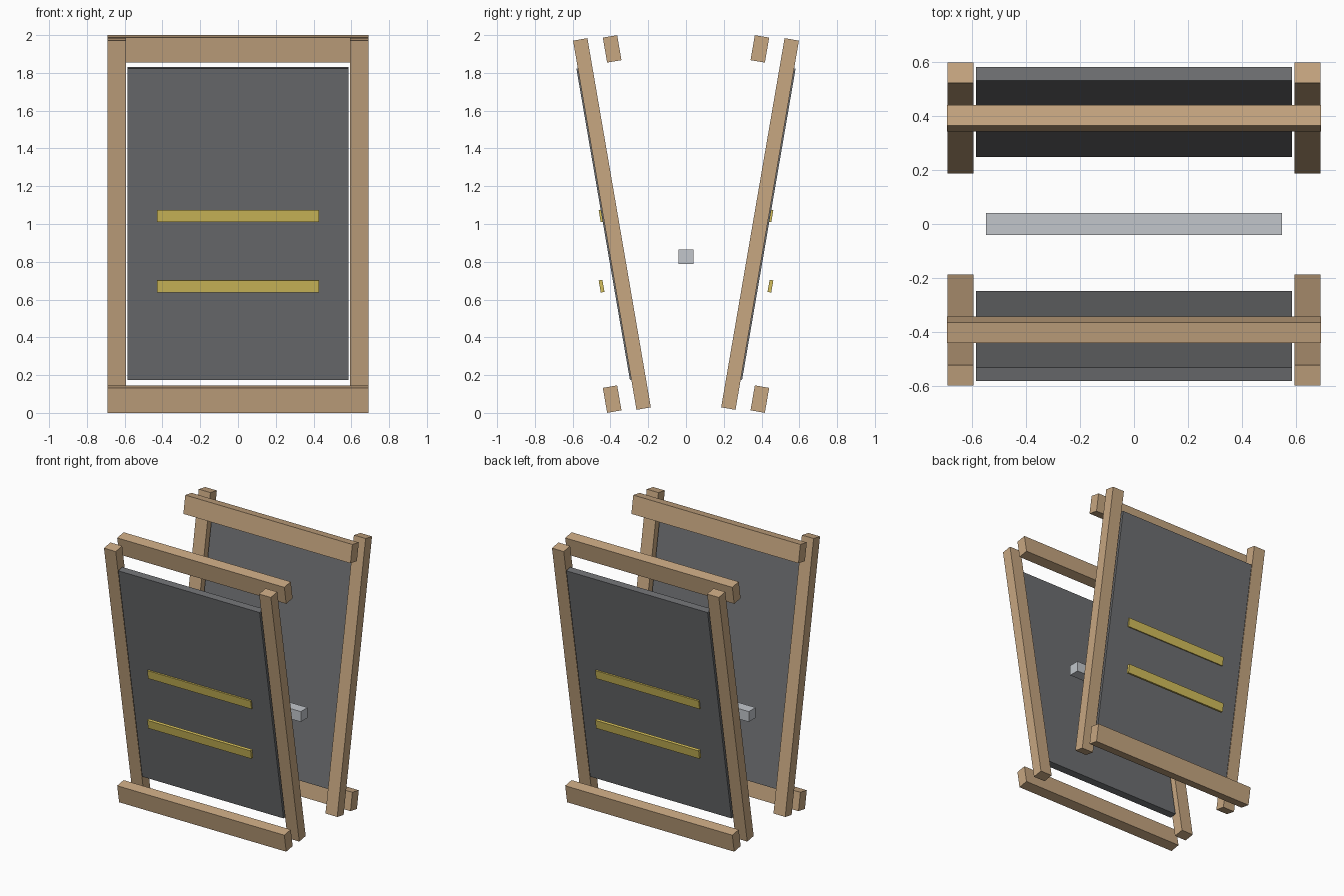
import bpy, bmesh, math
from mathutils import Matrix

cube = bpy.data.objects.get("Cube")
if cube:
    bpy.data.objects.remove(cube, do_unlink=True)


def material(name, colour):
    mat = bpy.data.materials.new(name)
    mat.use_nodes = True
    mat.diffuse_color = (*colour, 1)
    mat.node_tree.nodes["Principled BSDF"].inputs["Base Color"].default_value = (*colour, 1)
    return mat


WOOD = material("tan wood", (0.57, 0.385, 0.22))
SLATE = material("slate grey", (0.155, 0.16, 0.168))
YELLOW = material("mustard yellow", (0.66, 0.52, 0.107))
SILVER = material("pale grey", (0.54, 0.565, 0.6))
LEAN = math.radians(9.75)


def box(name, size, centre, mat, tilt=0):
    mesh = bpy.data.meshes.new(name)
    bm = bmesh.new()
    bmesh.ops.create_cube(bm, size=1, matrix=Matrix.Diagonal((*size, 1)))
    bm.to_mesh(mesh)
    bm.free()
    mesh.materials.append(mat)
    obj = bpy.data.objects.new(name, mesh)
    obj.location = centre
    obj.rotation_euler.x = tilt
    bpy.context.collection.objects.link(obj)
    return obj


# Two frames that lean away from each other, mirrored front to back
for label, side in (("front", -1), ("back", 1)):
    tilt = -side * LEAN

    # Upright posts
    for hand, x in (("left", 0.642), ("right", -0.642)):
        box(f"{label}_{hand}_post", (0.097, 0.077, 1.983), (x, side * 0.392, 1), WOOD, tilt)

    # Cross rails: the top one sits inside the posts, the bottom one outside
    for level, z in (("top", 1.927), ("bottom", 0.073)):
        box(f"{label}_{level}_rail", (1.383, 0.077, 0.134), (0, side * 0.391, z), WOOD, tilt)

    # Board filling the frame
    box(f"{label}_panel", (1.17, 0.05, 1.672), (0, side * 0.414, 1.003), SLATE, tilt)

    # Yellow strips on the outer side
    for level, z in (("upper", 1.043), ("lower", 0.671)):
        box(f"{label}_{level}_strip", (0.856, 0.02, 0.065), (0, side * 0.447, z), YELLOW, tilt)

# Bar between the frames
box("centre_bar", (1.095, 0.08, 0.077), (0, 0, 0.827), SILVER)
